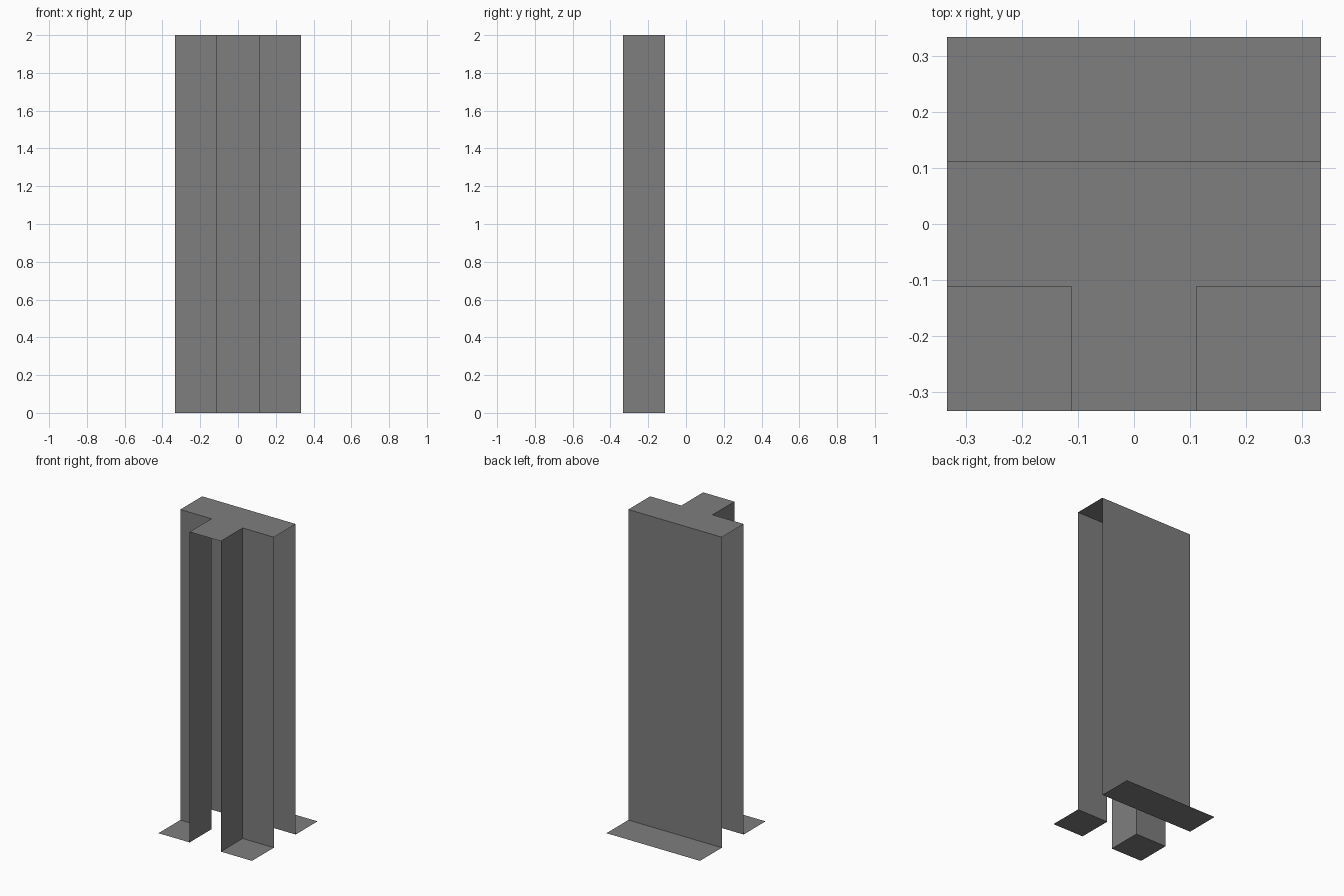
import bpy
import bmesh
import math

if "Cube" in bpy.data.objects:
    bpy.data.objects.remove(bpy.data.objects["Cube"])

CELL = 2 / 9          # three cells span 0.667
H = 2.0
ORIGIN = -1.5 * CELL

# Height of each plan cell, rows from front (-y) to back (+y)
HEIGHTS = [
    [0, H, 0],
    [H, H, H],
    [0, 0, 0],
]

bm = bmesh.new()


def quad(*pts):
    bm.faces.new([bm.verts.new((ORIGIN + i * CELL, ORIGIN + j * CELL, z))
                  for i, j, z in pts])


for j, row in enumerate(HEIGHTS):
    for i, z in enumerate(row):
        # Raised top and ground flanges, all facing up
        quad((i, j, z), (i + 1, j, z), (i + 1, j + 1, z), (i, j + 1, z))
        # Walls across the x steps (outer ends stay open)
        if i < 2 and row[i + 1] != z:
            n = row[i + 1]
            quad((i + 1, j, z), (i + 1, j, n), (i + 1, j + 1, n), (i + 1, j + 1, z))
        # Walls across the y steps
        if j < 2 and HEIGHTS[j + 1][i] != z:
            n = HEIGHTS[j + 1][i]
            quad((i, j + 1, z), (i + 1, j + 1, z), (i + 1, j + 1, n), (i, j + 1, n))

# Weld into one folded sheet and merge coplanar panels
bmesh.ops.remove_doubles(bm, verts=bm.verts, dist=1e-4)
bmesh.ops.dissolve_limit(bm, angle_limit=math.radians(1),
                         verts=bm.verts, edges=bm.edges)
bmesh.ops.recalc_face_normals(bm, faces=bm.faces)
bm.normal_update()
top = max(bm.faces, key=lambda f: f.calc_center_median().z)
if top.normal.z < 0:
    bmesh.ops.reverse_faces(bm, faces=bm.faces)

mesh = bpy.data.meshes.new("folded_t_shell")
bm.to_mesh(mesh)
bm.free()
shell = bpy.data.objects.new("folded_t_shell", mesh)
bpy.context.collection.objects.link(shell)

# Dark grey finish
grey = bpy.data.materials.new("dark_grey")
grey.diffuse_color = (0.21, 0.21, 0.21, 1)
grey.use_nodes = True
grey.node_tree.nodes["Principled BSDF"].inputs["Base Color"].default_value = grey.diffuse_color
mesh.materials.append(grey)
